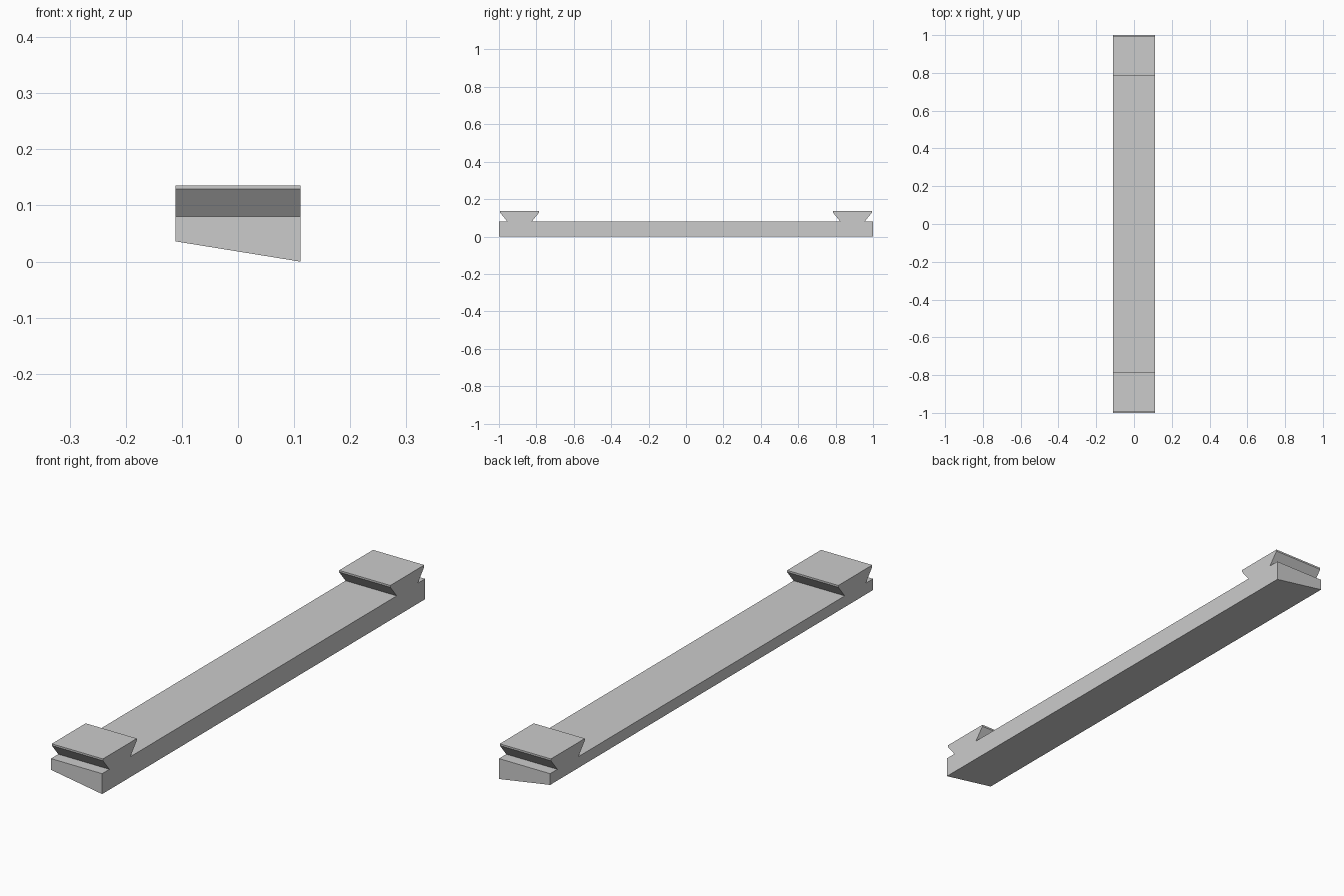
import bpy
import bmesh

cube = bpy.data.objects.get("Cube")
if cube:
    bpy.data.objects.remove(cube, do_unlink=True)

HALF_WIDTH = 0.111
LENGTH = 1.0
DECK = 0.08     # top of the bar
LIP = 0.129     # underside of the dovetail lip
TOP = 0.136
SLOPE = 0.036   # rise of the underside towards -x

grey = bpy.data.materials.new("plain grey")
grey.use_nodes = True
colour = (0.6, 0.6, 0.6, 1)
grey.diffuse_color = colour
grey.node_tree.nodes["Principled BSDF"].inputs["Base Color"].default_value = colour

# Side profile: one half, then mirrored, with a dovetail at each end
half = [(0.825, DECK), (0.785, LIP), (0.785, TOP), (0.995, TOP),
        (0.995, LIP), (0.955, DECK), (LENGTH, DECK), (LENGTH, 0)]
profile = half + [(-y, z) for y, z in reversed(half)]

# Extrude the profile across the width
bm = bmesh.new()
face = bm.faces.new([bm.verts.new((HALF_WIDTH, y, z)) for y, z in profile])
result = bmesh.ops.extrude_face_region(bm, geom=[face], use_keep_orig=True)
far_side = [v for v in result["geom"] if isinstance(v, bmesh.types.BMVert)]
bmesh.ops.translate(bm, verts=far_side, vec=(-2 * HALF_WIDTH, 0, 0))

# Tilt the underside
for v in far_side:
    if v.co.z < DECK / 2:
        v.co.z = SLOPE

bmesh.ops.recalc_face_normals(bm, faces=bm.faces)
mesh = bpy.data.meshes.new("dovetail_bar")
bm.to_mesh(mesh)
bm.free()
mesh.materials.append(grey)
bar = bpy.data.objects.new("dovetail_bar", mesh)
bpy.context.collection.objects.link(bar)
